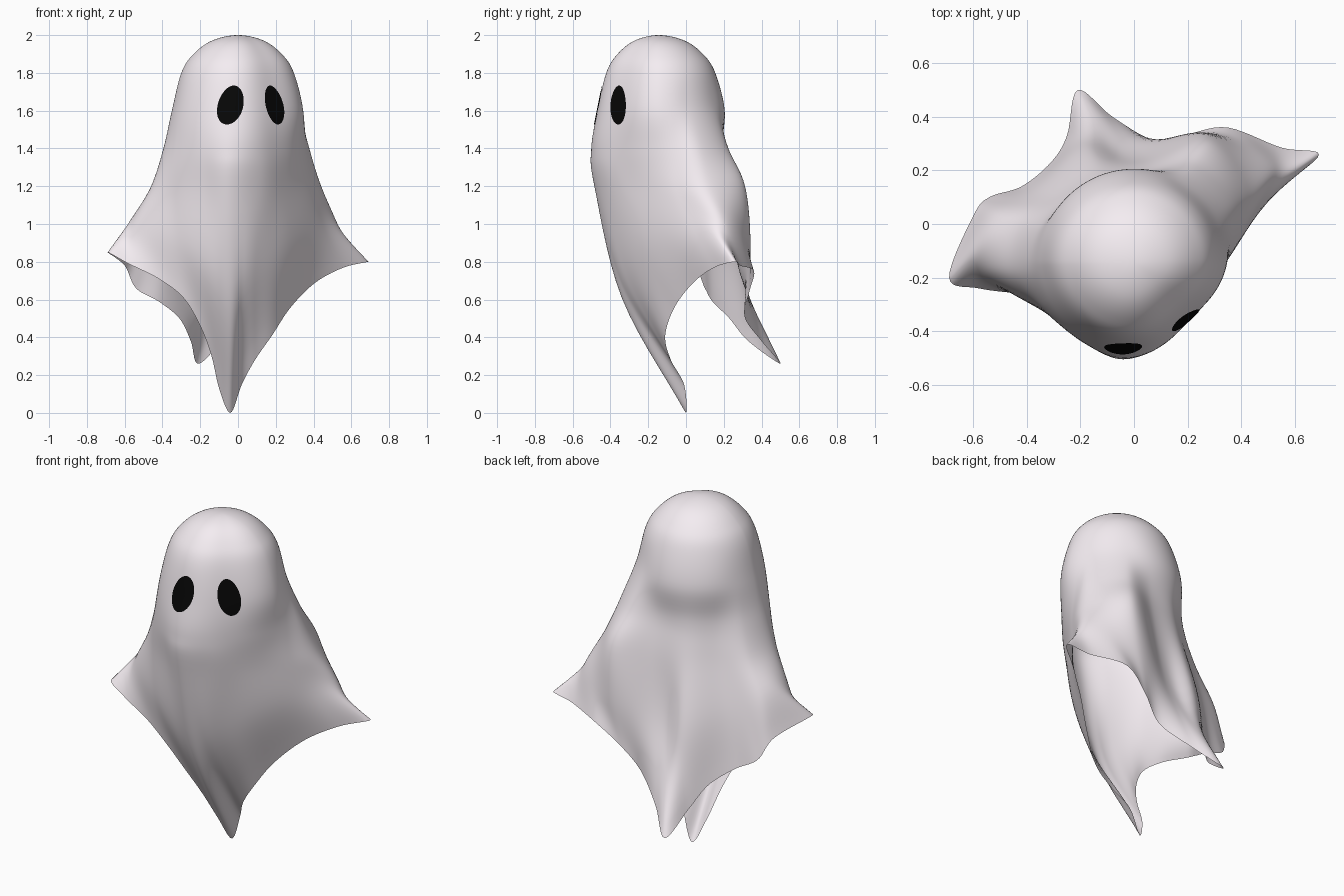
import bpy, bmesh, math
from mathutils import Vector
from mathutils.bvhtree import BVHTree

if "Cube" in bpy.data.objects:
    bpy.data.objects.remove(bpy.data.objects["Cube"])

CX, CY = 0.0, -0.145   # head axis


def spline(a, b, c, d, t):
    return 0.5 * (2 * b + (c - a) * t + (2 * a - 5 * b + 4 * c - d) * t * t
                  + (3 * b - a - 3 * c + d) * t ** 3)


def closed(pts, u):
    """Point on a closed smooth curve, u in 0..1."""
    n = len(pts)
    f = u * n
    i = int(f)
    return spline(*[Vector(pts[(i + k) % n]) for k in (-1, 0, 1, 2)], f - i)


def make(name, verts, faces, colour):
    me = bpy.data.meshes.new(name)
    me.from_pydata(verts, [], faces)
    bm = bmesh.new()
    bm.from_mesh(me)
    bmesh.ops.remove_doubles(bm, verts=bm.verts, dist=1e-5)
    bmesh.ops.recalc_face_normals(bm, faces=bm.faces)
    for f in bm.faces:
        f.smooth = True
    bm.to_mesh(me)
    bm.free()
    mat = bpy.data.materials.new(name + "_colour")
    mat.diffuse_color = (*colour, 1)
    mat.use_nodes = True
    mat.node_tree.nodes["Principled BSDF"].inputs["Base Color"].default_value = mat.diffuse_color
    me.materials.append(mat)
    ob = bpy.data.objects.new(name, me)
    bpy.context.collection.objects.link(ob)
    return ob


# Hem of the sheet, anticlockwise from the front tip: four hanging corners
hem = [(-.04, 0, 0), (.02, -.01, .15), (.09, -.08, .28), (.18, -.11, .41),
       (.28, -.06, .56), (.41, .04, .69), (.56, .15, .77), (.69, .26, .80),
       (.55, .285, .78), (.35, .36, .75), (.20, .335, .64), (.08, .31, .51),
       (-.08, .40, .38), (-.21, .50, .26), (-.25, .33, .38), (-.31, .23, .50),
       (-.42, .14, .59), (-.54, .10, .66), (-.60, .03, .78), (-.69, -.20, .85),
       (-.58, -.24, .79), (-.42, -.26, .71), (-.29, -.27, .61),
       (-.20, -.22, .46), (-.14, -.14, .30), (-.10, -.05, .13)]
# Shoulder section at z = 1.2, and section halfway from there to the hem
shoulder = [(-.04, -.485), (.12, -.42), (.25, -.28), (.39, -.06), (.435, .12),
            (.28, .31), (.05, .23), (-.14, .195), (-.28, .10), (-.42, 0),
            (-.455, -.18), (-.33, -.33), (-.18, -.43)]
middle = [(-.03, -.335), (.09, -.325), (.27, -.21), (.455, .03), (.52, .21),
          (.27, .34), (0, .28), (-.18, .29), (-.36, .13), (-.53, .03),
          (-.55, -.18), (-.32, -.33), (-.16, -.37)]
head = [(0, 2.0), (.135, 1.972), (.235, 1.9), (.30, 1.8), (.35, 1.6)]


def meridian(u):
    """Control points of one line running from the crown to the hem."""
    s, m, h = closed(shoulder, u), closed(middle, u), closed(hem, u)
    d = Vector((s.x - CX, s.y - CY)).normalized()
    # the face is flattened to the front right
    off = math.degrees(math.atan2(d.y, d.x)) + 46
    flat = 1 - .13 * math.exp(-(off / 32) ** 2) - .06 * max(0, -d.y)
    pts = [Vector((CX + d.x * r * flat, CY + d.y * r * flat, z)) for r, z in head]
    neck = (pts[-1] + Vector((s.x, s.y, 1.2))) / 2
    neck.y -= .025 * max(0, -d.y)
    # hollow behind the head
    neck -= d.to_3d() * .025 * max(0, .9 * d.y - .4 * d.x)
    pts += [neck, Vector((s.x, s.y, 1.2)), Vector((m.x, m.y, (1.2 + h.z) / 2)), h]
    first = Vector((2 * CX - pts[1].x, 2 * CY - pts[1].y, pts[1].z))
    return [first] + pts + [2 * pts[-1] - pts[-2]]


# Draped sheet
COLS, SUB = 182, 7
verts, faces = [], []
for c in range(COLS):
    p = meridian(c / COLS)
    for i in range(len(p) - 3):
        verts += [spline(*p[i:i + 4], k / SUB) for k in range(SUB)]
    verts.append(p[-2])
rows = len(verts) // COLS
for c in range(COLS):
    a, b = c * rows, (c + 1) % COLS * rows
    faces += [(a + r, a + r + 1, b + r + 1, b + r) for r in range(rows - 1)]
tree = BVHTree.FromPolygons(verts, faces)
make("sheet", verts, faces, (.91, .85, .89))


# Eyes: tilted ovals laid on the face
def eye(name, angle, tilt):
    v, f, n, rings = [], [], 40, 6
    ct, st = math.cos(tilt), math.sin(tilt)
    for r in range(rings + 1):
        for k in range(n):
            t = 2 * math.pi * k / n
            x, y = .066 * math.cos(t) * r / rings, .105 * math.sin(t) * r / rings
            a = angle + (x * ct + y * st) / .315
            d = Vector((math.cos(a), math.sin(a), 0))
            hit = tree.ray_cast(Vector((CX, CY, 1.63 + y * ct - x * st)), d)[0]
            v.append(hit + d * .004)
    for r in range(rings):
        for k in range(n):
            j = (k + 1) % n
            f.append((r * n + k, (r + 1) * n + k, (r + 1) * n + j, r * n + j))
    make(name, v, f, (.002, .002, .002))


eye("left_eye", math.radians(-97), .25)
eye("right_eye", math.radians(-48), -.25)
